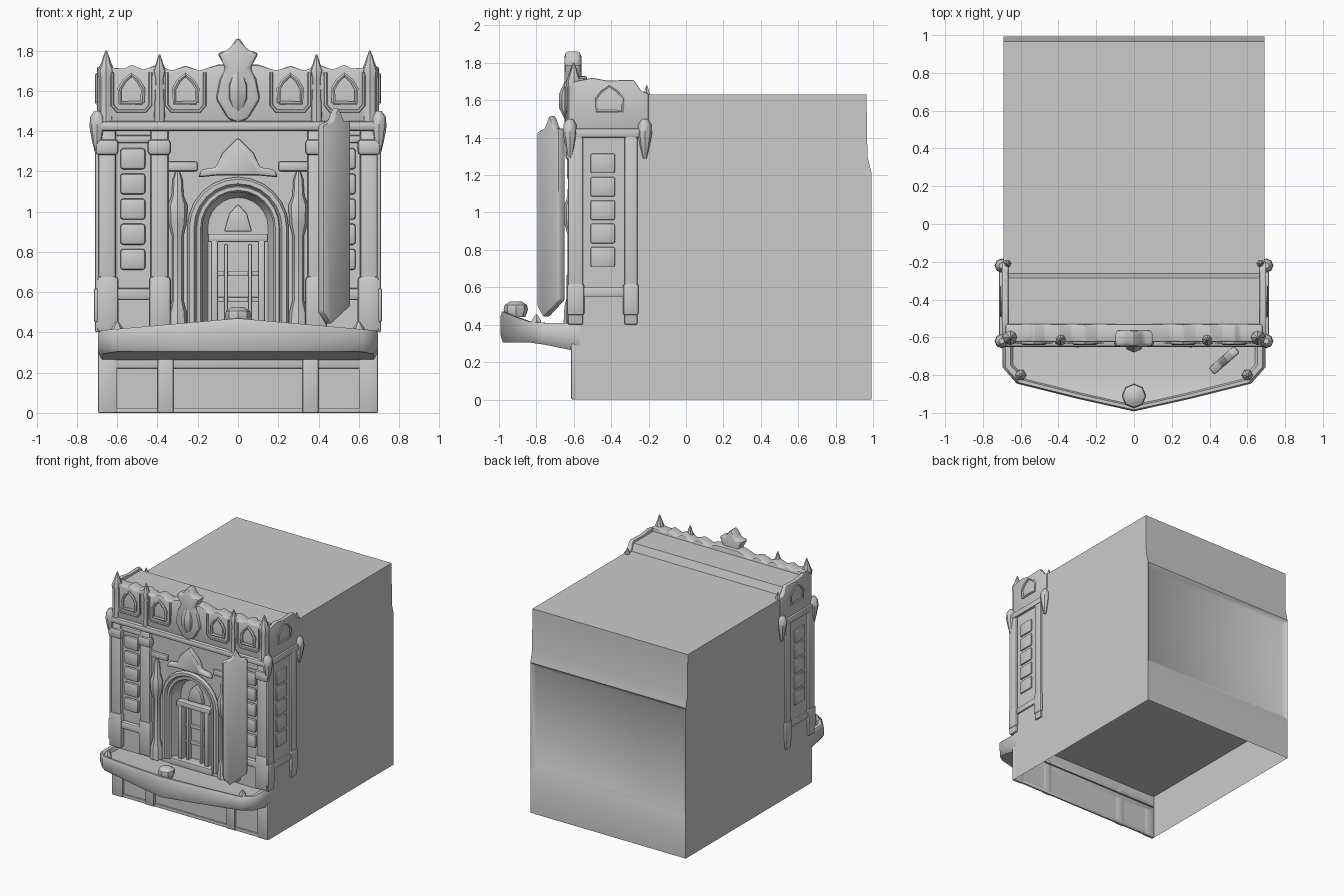
import bpy, bmesh, math

if "Cube" in bpy.data.objects:
    bpy.data.objects.remove(bpy.data.objects["Cube"])

stone = bpy.data.materials.new("grey stone")
stone.diffuse_color = (0.6, 0.6, 0.6, 1)
stone.use_nodes = True
stone.node_tree.nodes["Principled BSDF"].inputs["Base Color"].default_value = stone.diffuse_color


def finish(name, bm, mirror=False, bevel=0.0):
    bmesh.ops.recalc_face_normals(bm, faces=bm.faces)
    me = bpy.data.meshes.new(name)
    bm.to_mesh(me)
    bm.free()
    ob = bpy.data.objects.new(name, me)
    bpy.context.collection.objects.link(ob)
    me.materials.append(stone)
    if bevel:
        m = ob.modifiers.new("bevel", 'BEVEL')
        m.width, m.segments = bevel, 2
    if mirror:
        ob.modifiers.new("mirror", 'MIRROR').use_mirror_merge = False
    return ob


PLANES = {'xz': lambda u, w, d: (u, d, w),
          'yz': lambda u, w, d: (d, u, w),
          'xy': lambda u, w, d: (u, w, d)}


def prism(name, pts, plane, d0, d1, mirror=False, bevel=0.0):
    f = PLANES[plane] if isinstance(plane, str) else plane
    bm = bmesh.new()
    a = [bm.verts.new(f(u, w, d0)) for u, w in pts]
    b = [bm.verts.new(f(u, w, d1)) for u, w in pts]
    bm.faces.new(a)
    bm.faces.new(b)
    for i in range(len(a)):
        j = (i + 1) % len(a)
        bm.faces.new((a[i], a[j], b[j], b[i]))
    return finish(name, bm, mirror, bevel)


def box(name, x, y, z, mirror=False, bevel=0.008):
    return prism(name, [(x[0], z[0]), (x[1], z[0]), (x[1], z[1]), (x[0], z[1])],
                 'xz', y[0], y[1], mirror, bevel)


def lathe(name, x, y, profile, mirror=True, n=8):
    bm = bmesh.new()
    rings = [[bm.verts.new((x + r * math.cos(math.tau * i / n), y + r * math.sin(math.tau * i / n), z))
              for i in range(n)] for r, z in profile]
    for p, q in zip(rings, rings[1:]):
        for i in range(n):
            bm.faces.new((p[i], p[(i + 1) % n], q[(i + 1) % n], q[i]))
    bm.faces.new(rings[0])
    bm.faces.new(rings[-1])
    return finish(name, bm, mirror)


def tube(name, pts, r, mirror=False):
    cu = bpy.data.curves.new(name, 'CURVE')
    cu.dimensions, cu.bevel_depth, cu.bevel_resolution = '3D', r, 1
    cu.use_fill_caps = True
    sp = cu.splines.new('POLY')
    sp.points.add(len(pts) - 1)
    for p, c in zip(sp.points, pts):
        p.co = (*c, 1)
    cu.materials.append(stone)
    ob = bpy.data.objects.new(name, cu)
    bpy.context.collection.objects.link(ob)
    if mirror:
        ob.modifiers.new("mirror", 'MIRROR').use_mirror_merge = False


def arch(r, z0, spring, n=12):
    """Arch outline from left foot to right foot as (x, z)."""
    arc = [(-r * math.cos(math.pi * i / n), spring + r * math.sin(math.pi * i / n)) for i in range(n + 1)]
    return [(-r, z0)] + arc + [(r, z0)]


# Main hall: shell open below, raised front roof strip, panel sunk into the back
W, FY, BK = 0.692, -0.59, -0.588
side = [(FY, 0), (FY, 1.69), (-0.285, 1.69), (-0.262, 1.632), (0.965, 1.632), (0.97, 1.30),
        (0.992, 1.21), (0.992, 0.34), (0.992, 0)]
bm = bmesh.new()
L = [bm.verts.new((-W, y, z)) for y, z in side]
R = [bm.verts.new((W, y, z)) for y, z in side]
bm.faces.new(L)
bm.faces.new(R)
strip = [bm.faces.new((L[i], L[i + 1], R[i + 1], R[i])) for i in range(1, 8)]
bmesh.ops.recalc_face_normals(bm, faces=bm.faces)
bmesh.ops.inset_individual(bm, faces=[strip[5]], thickness=0.05, depth=-0.025)
finish("main_hall", bm)

# Floor inside the hall
bm = bmesh.new()
bm.faces.new([bm.verts.new(v) for v in ((-W, FY, 0.36), (-W, 0.97, 0.36), (W, 0.97, 0.36), (W, FY, 0.36))])
finish("hall_floor", bm)

# Front wall with an arched doorway opening and its recess
opening = arch(0.19, 0.40, 0.92)
bm = bmesh.new()


def wall(pts, y=FY):
    bm.faces.new([bm.verts.new((x, y, z)) for x, z in pts])


wall([(-W, 0), (W, 0), (W, 0.40), (-W, 0.40)])
wall([(-W, 0.40)] + opening + [(W, 0.40), (W, 1.69), (-W, 1.69)])
inner = arch(0.15, 0.40, 0.92)
for (a, b), (c, d) in zip(zip(opening, opening[1:]), zip(inner, inner[1:])):
    bm.faces.new([bm.verts.new(v) for v in ((a[0], FY, a[1]), (b[0], FY, b[1]),
                                            (d[0], -0.51, d[1]), (c[0], -0.51, c[1]))])
wall(inner, -0.51)
bmesh.ops.remove_doubles(bm, verts=bm.verts, dist=0.0005)
finish("front_wall", bm)

# Doorway: threshold, posts, lintel, tympanum ornament, step and archivolts
box("threshold", (-0.19, 0.19), (-0.60, -0.51), (0.38, 0.43), bevel=0.004)
box("door_post_outer", (0.10, 0.135), (-0.575, -0.512), (0.42, 0.86), True)
box("door_post_inner", (0.05, 0.07), (-0.56, -0.512), (0.42, 0.84), True)
box("door_lintel", (-0.15, 0.15), (-0.575, -0.512), (0.85, 0.89))
prism("tympanum_ornament", [(-0.07, 0.9), (0.07, 0.9), (0.045, 0.99), (0, 1.04), (-0.045, 0.99)],
      'xz', -0.55, -0.512, bevel=0.01)
for z in (0.55, 0.68):
    box("door_rail", (-0.10, 0.10), (-0.535, -0.512), (z, z + 0.025), bevel=0.004)
for r, t, y in ((0.195, 0.018, -0.595), (0.23, 0.022, -0.605)):
    tube("archivolt", [(x, y, z) for x, z in arch(r, 0.42, 0.92)], t)
lathe("door_step_boss", 0, -0.91, [(0.05, 0.44), (0.065, 0.48), (0.06, 0.505), (0.03, 0.525)], False)

# Pointed gable above the door with tracery band
prism("door_gable", [(-0.2, 1.17), (-0.18, 1.21), (-0.11, 1.22), (-0.08, 1.29), (0, 1.37), (0.08, 1.29),
                     (0.11, 1.22), (0.18, 1.21), (0.2, 1.17), (0.1, 1.18), (-0.1, 1.18)],
      'xz', -0.635, BK, bevel=0.014)
box("tracery_band", (0.2, 0.36), (-0.615, BK), (1.2, 1.25), True, 0.012)

# Columns flanking the doorway
lathe("door_column", 0.30, -0.605, [(0.05, 0.4), (0.045, 0.5), (0.028, 0.56), (0.028, 0.88), (0.045, 0.94),
                                    (0.05, 1.03), (0.03, 1.08), (0.025, 1.16), (0.01, 1.2)])

# Pilasters and stacked quoins of the front bays
for x, w in ((0.39, 0.045), (0.65, 0.045)):
    box("pilaster", (x - w, x + w), (-0.63, BK), (0.4, 1.42), True, 0.018)
    box("pilaster_base", (x - w - 0.012, x + w + 0.008), (-0.64, BK), (0.4, 0.68), True, 0.02)
    box("pilaster_capital", (x - w - 0.012, x + w + 0.015), (-0.645, BK), (1.28, 1.36), True, 0.02)
for i in range(5):
    z = 0.71 + i * 0.125
    box("front_quoin", (0.46, 0.585), (-0.618, BK), (z, z + 0.105), True, 0.025)
    box("side_quoin", (0.69, 0.706), (-0.51, -0.38), (z, z + 0.105), True, 0.014)
box("front_bay_sill", (0.42, 0.66), (-0.63, BK), (0.56, 0.62), True, 0.015)
box("front_bay_head", (0.42, 0.66), (-0.615, BK), (1.34, 1.38), True, 0.012)

# Side returns of the facade
for y0, y1 in ((-0.63, -0.55), (-0.33, -0.26)):
    box("side_pilaster", (0.69, 0.71), (y0, y1), (0.4, 1.42), True, 0.009)
    box("side_pilaster_base", (0.69, 0.716), (y0 - 0.006, y1 + 0.006), (0.45, 0.62), True, 0.012)
box("side_bay_sill", (0.69, 0.706), (-0.56, -0.3), (0.55, 0.6), True, 0.007)

# Ground floor piers and band
for x0, x1 in ((0.32, 0.40), (0.60, 0.695)):
    box("ground_pier", (x0, x1), (-0.614, BK), (0, 0.3), True)
box("ground_band", (-W, W), (-0.608, BK), (0.22, 0.3))
box("ground_plinth", (-W, W), (-0.605, BK), (0, 0.025), bevel=0.004)

# Balcony: angled plan, rim rising to the middle, underside rising outward
plan = [(-0.695, -0.57), (-0.695, -0.76), (-0.62, -0.845), (-0.3, -0.925), (0, -0.992),
        (0.3, -0.925), (0.62, -0.845), (0.695, -0.76), (0.695, -0.57)]
bm = bmesh.new()
rows = []
for s, dz in ((0.97, -1), (1.0, 0.25), (1.0, 0.85), (0.98, 1), (0.94, 1), (0.92, 0.8)):
    row = []
    for x, y in plan:
        top = 0.41 + 0.06 * (1 - abs(x) / 0.695)
        low = 0.255 + 0.05 * min(1, (-0.57 - y) / 0.25)
        z = low if dz < 0 else low + (top - low) * dz
        row.append(bm.verts.new((x * s, -0.57 + (y + 0.57) * s, z)))
    rows.append(row)
for p, q in zip(rows, rows[1:]):
    for i in range(len(plan) - 1):
        bm.faces.new((p[i], p[i + 1], q[i + 1], q[i]))
for row in (rows[0], rows[-1]):
    for i in range(4):
        quad = (row[i], row[i + 1], row[7 - i], row[8 - i])
        bm.faces.new(quad if i < 3 else (row[3], row[4], row[5]))
finish("balcony", bm)
lathe("balcony_knob", 0.60, -0.80, [(0.03, 0.38), (0.03, 0.42), (0.005, 0.455)], n=6)

# Cornice with corner brackets
box("front_cornice", (-0.71, 0.71), (-0.65, BK), (1.40, 1.45), bevel=0.018)
box("side_cornice", (0.69, 0.716), (-0.65, -0.19), (1.40, 1.45), True, 0.012)
for y in (-0.62, -0.22):
    lathe("corner_bracket", 0.70, y, [(0.01, 1.29), (0.025, 1.35), (0.038, 1.42), (0.035, 1.47), (0.015, 1.5)])

# Parapet with scalloped top
half = [(0.68, 1.72), (0.56, 1.71), (0.53, 1.73), (0.47, 1.705), (0.40, 1.73), (0.33, 1.70),
        (0.26, 1.725), (0.19, 1.70), (0.10, 1.73)]
prism("front_parapet", [(-0.68, 1.43), (0.68, 1.43)] + half + [(-x, z) for x, z in half[::-1]],
      'xz', -0.625, -0.53, bevel=0.01)
prism("side_parapet", [(-0.6, 1.43), (-0.6, 1.70), (-0.5, 1.72), (-0.42, 1.705), (-0.28, 1.71), (-0.24, 1.65),
                       (-0.20, 1.635), (-0.20, 1.43)], 'yz', 0.665, 0.70, True, 0.008)

# Blind pointed windows on the parapet
hood = [(-0.055, 1.54), (-0.058, 1.61), (-0.035, 1.65), (0, 1.68), (0.035, 1.65), (0.058, 1.61), (0.055, 1.54)]
for x in (0.26, 0.53):
    tube("parapet_window", [(x + u, -0.628, z) for u, z in hood + hood[:1]], 0.012, True)
    tube("parapet_panel", [(x + u, -0.626, z) for u, z in
                           ((-0.095, 1.69), (-0.095, 1.53), (-0.07, 1.5), (0.07, 1.5), (0.095, 1.53), (0.095, 1.69))],
         0.009, True)
tube("side_parapet_window", [(0.70, -0.41 + u * 1.3, z) for u, z in hood + hood[:1]], 0.01, True)

# Pinnacles and the central crest
lathe("corner_pinnacle", 0.655, -0.60, [(0.042, 1.42), (0.036, 1.5), (0.036, 1.66), (0.042, 1.7),
                                        (0.025, 1.74), (0.004, 1.80)])
lathe("inner_pinnacle", 0.39, -0.61, [(0.03, 1.42), (0.033, 1.48), (0.025, 1.66), (0.035, 1.7),
                                      (0.02, 1.73), (0.004, 1.78)])
lathe("rear_pinnacle", 0.67, -0.21, [(0.03, 1.45), (0.025, 1.62), (0.003, 1.68)], n=6)
crest = [(0.05, 1.46), (0.11, 1.56), (0.09, 1.66), (0.06, 1.71), (0.105, 1.79), (0.05, 1.80), (0.0, 1.87)]
prism("crest", [(0, 1.44)] + crest + [(-x, z) for x, z in crest[-2::-1]], 'xz', -0.65, -0.56, bevel=0.02)
lathe("crest_boss", 0, -0.625, [(0.015, 1.48), (0.055, 1.56), (0.055, 1.63), (0.02, 1.71)], False)

# Hanging banner set at a slant
prism("banner", [(0, 0.50), (0.05, 0.44), (0.18, 0.53), (0.18, 1.45), (0.14, 1.45), (0.10, 1.52),
                 (0.06, 1.45), (0, 1.43)],
      lambda u, z, d: (0.41 + 0.75 * u - 0.65 * d, -0.78 + 0.65 * u + 0.75 * d, z), -0.024, 0.024, bevel=0.01)

# Turn everything into smooth-shaded meshes
bpy.ops.object.select_all(action='SELECT')
bpy.context.view_layer.objects.active = bpy.context.selected_objects[0]
bpy.ops.object.convert(target='MESH')
bpy.ops.object.shade_smooth_by_angle(angle=math.radians(40))
